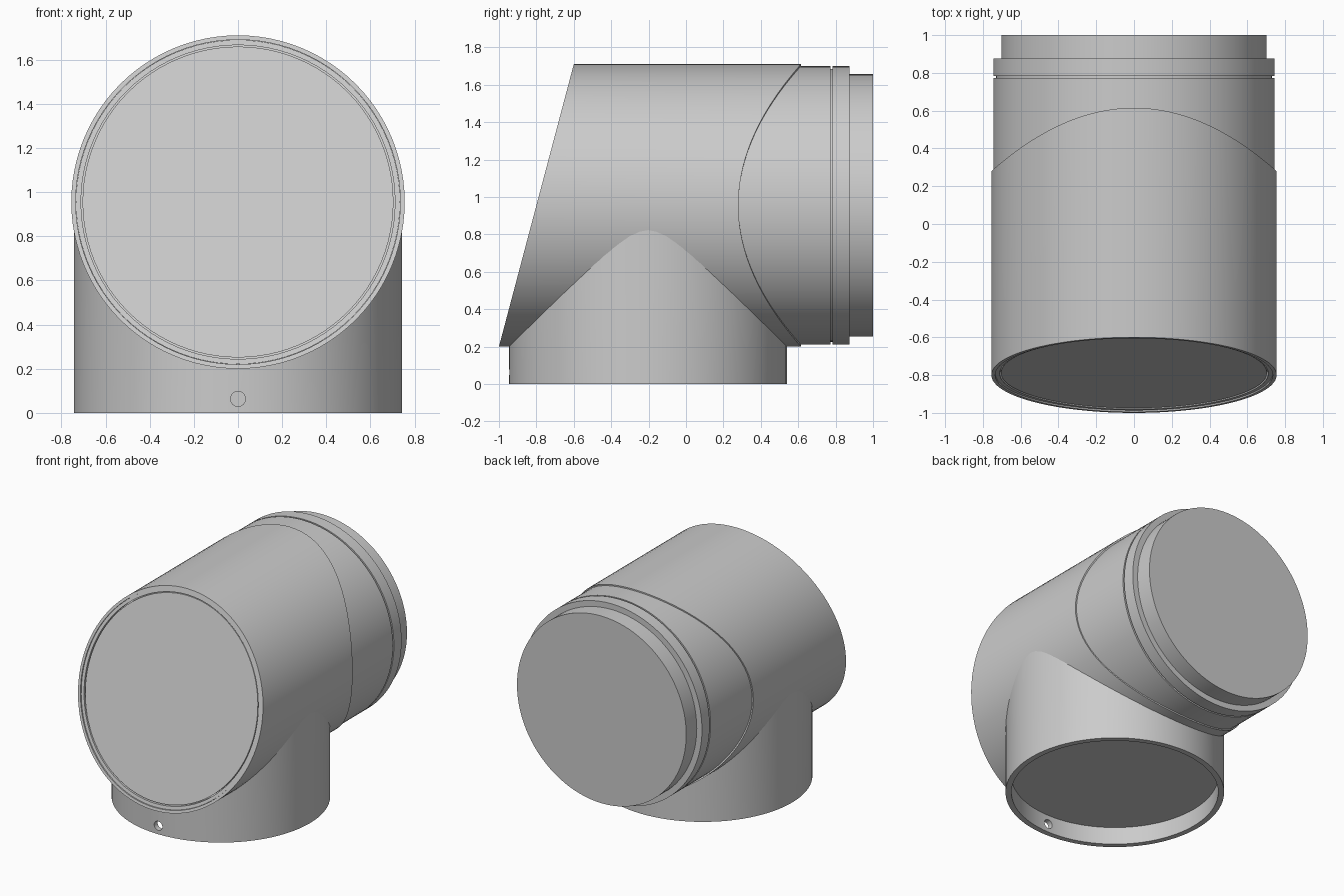
import bpy, bmesh
from math import sin, cos, pi
from mathutils import Vector

cube = bpy.data.objects.get("Cube")
if cube:
    bpy.data.objects.remove(cube, do_unlink=True)

SEGMENTS = 96
AXIS_Z = 0.955      # height of the horizontal tube axis
SLEEVE_R = 0.755
BASE_Y = -0.203
BASE_R = 0.743

grey = bpy.data.materials.new("plain_grey")
grey.use_nodes = True
grey.diffuse_color = (0.6, 0.6, 0.6, 1)
grey.node_tree.nodes["Principled BSDF"].inputs["Base Color"].default_value = grey.diffuse_color


def horizontal(r, a, d):
    return Vector((r * cos(a), d, AXIS_Z + r * sin(a)))


def vertical(r, a, d):
    return Vector((r * cos(a), BASE_Y + r * sin(a), d))


def lathe(name, place, rings, closed=False):
    """Bridge rings of (radius, distance along axis); distance may be a rule."""
    bm = bmesh.new()
    loops = []
    for r, d in rings:
        loop = []
        for i in range(SEGMENTS):
            a = 2 * pi * i / SEGMENTS
            loop.append(bm.verts.new(place(r, a, d(r, a) if callable(d) else d)))
        loops.append(loop)
    pairs = list(zip(loops, loops[1:]))
    if closed:
        pairs.append((loops[-1], loops[0]))
    for low, high in pairs:
        for i in range(SEGMENTS):
            j = (i + 1) % SEGMENTS
            bm.faces.new((low[i], low[j], high[j], high[i]))
    bmesh.ops.remove_doubles(bm, verts=bm.verts, dist=0.00005)
    bmesh.ops.recalc_face_normals(bm, faces=bm.faces)
    mesh = bpy.data.meshes.new(name)
    bm.to_mesh(mesh)
    bm.free()
    mesh.materials.append(grey)
    obj = bpy.data.objects.new(name, mesh)
    bpy.context.collection.objects.link(obj)
    return obj


def activate(obj):
    bpy.ops.object.select_all(action='DESELECT')
    obj.select_set(True)
    bpy.context.view_layer.objects.active = obj


def slant(offset):
    # Sloping front plane, leaning back towards the top
    return lambda r, a: -1 + (AXIS_Z + r * sin(a) - 0.2) * 0.265 + offset


def seam(r, a):
    # Curved rear edge of the outer sleeve
    return 0.28 + 0.335 * sin(a) ** 2


def saddle(r, a):
    # Top of the base follows the underside of the tube
    x = r * cos(a)
    return AXIS_Z - ((SLEEVE_R - 0.004) ** 2 - x * x) ** 0.5


# Outer sleeve with sloping mouth and curved rear edge
sleeve = lathe("outer_sleeve", horizontal, [
    (0.735, slant(0.0)), (SLEEVE_R, slant(0.0)),
    (SLEEVE_R, seam), (0.735, seam)], closed=True)

# Inner body: front disc, fine ring gap, rear barrel, groove, collar and end plug
body = lathe("inner_body", horizontal, [
    (0, slant(0.012)), (0.704, slant(0.012)), (0.704, slant(0.04)),
    (0.711, slant(0.04)), (0.711, slant(0.008)), (0.734, slant(0.008)),
    (0.734, 0.2), (0.745, 0.2), (0.745, 0.772), (0.73, 0.772),
    (0.73, 0.784), (0.745, 0.784), (0.745, 0.875), (0.702, 0.875),
    (0.702, 1.0), (0, 1.0)])

# Upright base socket, open underneath
base = lathe("base_socket", vertical, [
    (0, 0.13), (0.703, 0.13), (0.703, 0), (BASE_R, 0),
    (BASE_R, saddle), (0, 0.215)])

# Screw hole through the front wall of the base
bpy.ops.mesh.primitive_cylinder_add(vertices=32, radius=0.034, depth=0.16,
                                    location=(0, -0.93, 0.063), rotation=(pi / 2, 0, 0))
cutter = bpy.context.object
cutter.name = "screw_hole_cutter"
cutter.hide_render = True
activate(base)
cut = base.modifiers.new("screw_hole", 'BOOLEAN')
cut.operation = 'DIFFERENCE'
cut.solver = 'EXACT'
cut.object = cutter
bpy.ops.object.modifier_apply(modifier=cut.name)
bpy.data.objects.remove(cutter, do_unlink=True)

for obj in (sleeve, body, base):
    activate(obj)
    bpy.ops.object.shade_smooth_by_angle()
